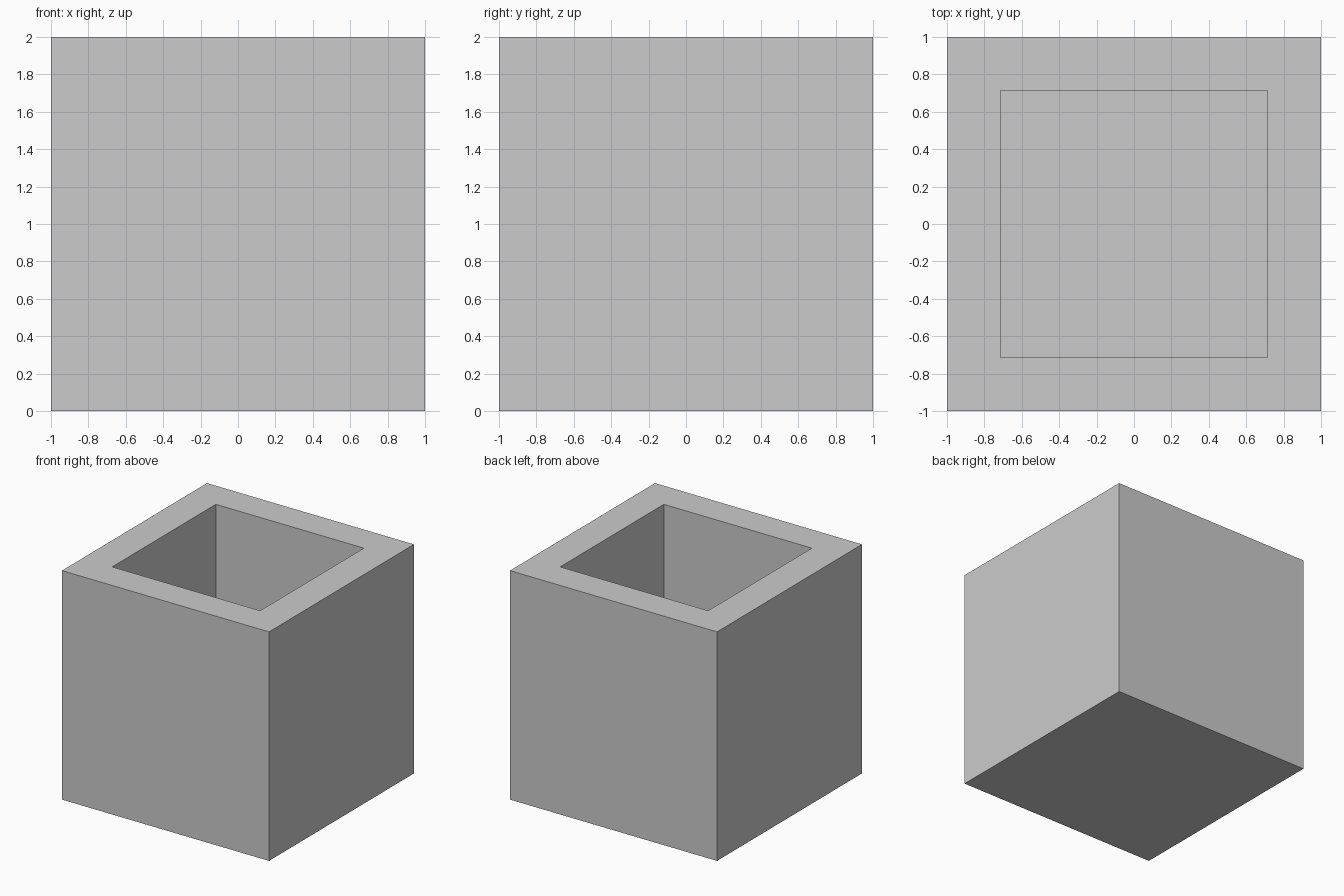
import bpy, bmesh
from mathutils import Vector

if "Cube" in bpy.data.objects:
    bpy.data.objects.remove(bpy.data.objects["Cube"])

SIZE = 2.0
WALL = 0.285

# Solid cube standing on the ground
bm = bmesh.new()
bmesh.ops.create_cube(bm, size=SIZE)
bmesh.ops.translate(bm, verts=bm.verts, vec=(0, 0, SIZE / 2))

# Inset the top to form the rim, then push the centre down to form the cavity
bm.normal_update()
top = max(bm.faces, key=lambda f: f.calc_center_median().z)
bmesh.ops.inset_region(bm, faces=[top], thickness=WALL, use_even_offset=True)
result = bmesh.ops.extrude_discrete_faces(bm, faces=[top])
floor = result["faces"][0]
bmesh.ops.translate(bm, verts=floor.verts, vec=Vector((0, 0, WALL - SIZE)))
bmesh.ops.recalc_face_normals(bm, faces=bm.faces)

mesh = bpy.data.meshes.new("open_box")
bm.to_mesh(mesh)
bm.free()
box = bpy.data.objects.new("open_box", mesh)
bpy.context.collection.objects.link(box)
